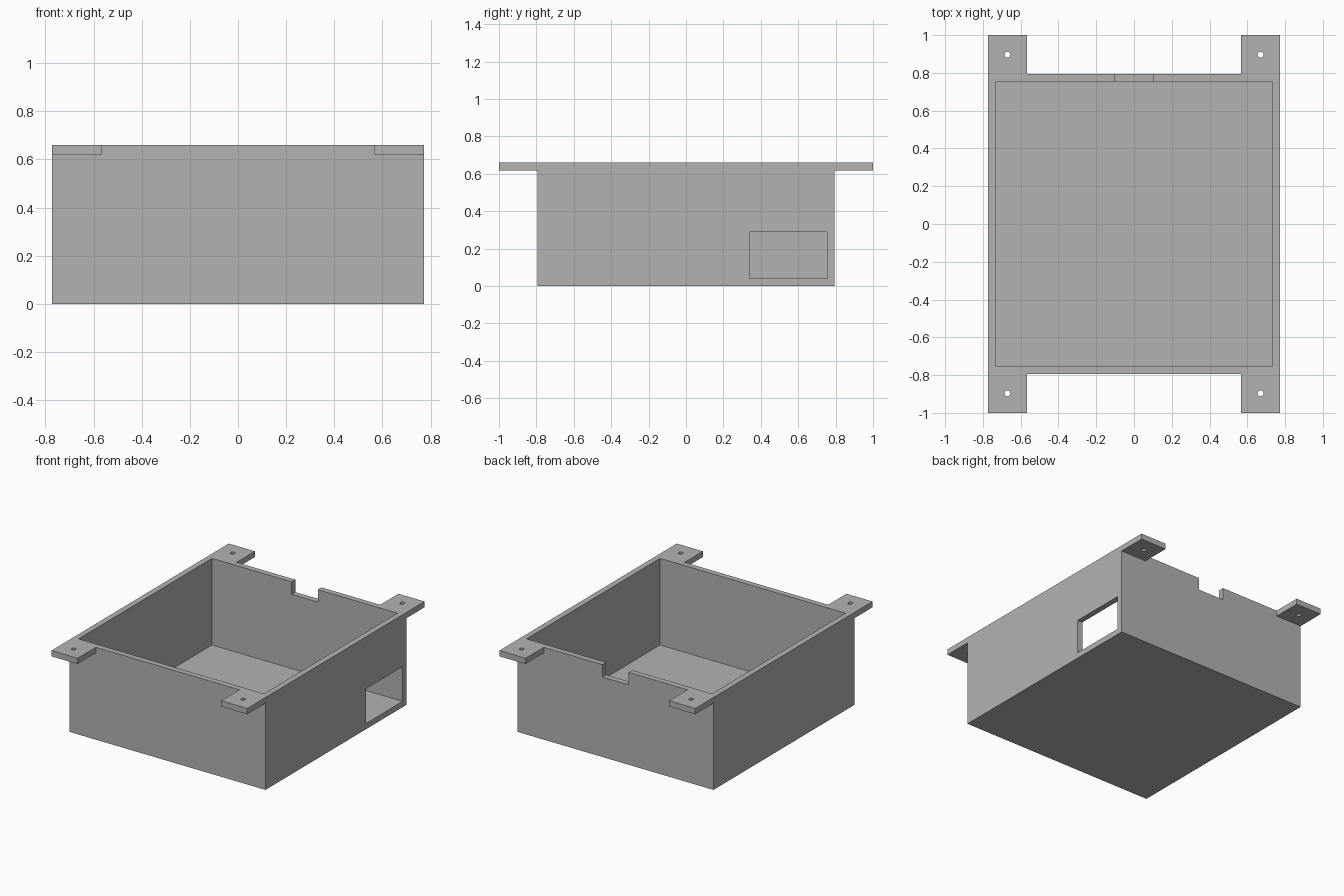
import bpy
import bmesh
from mathutils import Vector, Matrix

old = bpy.data.objects.get("Cube")
if old:
    bpy.data.objects.remove(old, do_unlink=True)

U = 2 / 97                       # one design unit
W, D, H, T = 75, 77, 32, 2       # body width, depth, height, wall thickness
TAB = 10                         # mounting tab width and reach
X, Y = W / 2, D / 2

grey = bpy.data.materials.new("plain grey")
grey.use_nodes = True
colour = (0.45, 0.45, 0.45, 1)
grey.diffuse_color = colour
grey.node_tree.nodes["Principled BSDF"].inputs["Base Color"].default_value = colour


def make(name, bm):
    mesh = bpy.data.meshes.new(name)
    bm.to_mesh(mesh)
    bm.free()
    obj = bpy.data.objects.new(name, mesh)
    bpy.context.collection.objects.link(obj)
    mesh.materials.append(grey)
    return obj


def box(name, low, high):
    low, high = Vector(low) * U, Vector(high) * U
    bm = bmesh.new()
    move = Matrix.Translation((low + high) / 2)
    bmesh.ops.create_cube(bm, size=1, matrix=move @ Matrix.Diagonal((*(high - low), 1)))
    return make(name, bm)


def drill(name, x, y, radius):
    bm = bmesh.new()
    bmesh.ops.create_cone(bm, cap_ends=True, segments=32, radius1=radius * U, radius2=radius * U,
                          depth=6 * T * U, matrix=Matrix.Translation(Vector((x, y, H)) * U))
    return make(name, bm)


def combine(target, tool, operation):
    mod = target.modifiers.new(operation.lower(), "BOOLEAN")
    mod.operation, mod.solver, mod.object = operation, "EXACT", tool
    bpy.context.view_layer.objects.active = target
    bpy.ops.object.modifier_apply(modifier=mod.name)
    bpy.data.objects.remove(tool, do_unlink=True)


# Outer block with four mounting tabs level with the rim
case = box("enclosure_case", (-X, -Y, 0), (X, Y, H))
corners = [(sx, sy) for sx in (-1, 1) for sy in (-1, 1)]
for sx, sy in corners:
    xs = sorted((sx * X, sx * (X - TAB)))
    ys = sorted((sy * (Y - T / 2), sy * (Y + TAB)))
    tab = box("mounting_tab", (xs[0], ys[0], H - T), (xs[1], ys[1], H))
    combine(case, tab, "UNION")

# Open cavity, side window and rear cable notch
cavity = box("cavity_cutter", (T - X, T - Y, T), (X - T, Y - T, H + T))
window = box("window_cutter", (X - 2 * T, Y - T - 20, T), (X + T, Y - T, T + 12))
notch = box("notch_cutter", (-5, Y - 2 * T, H - 4.3), (5, Y + T, H + T))
for cutter in (cavity, window, notch):
    combine(case, cutter, "DIFFERENCE")

# Screw holes
for sx, sy in corners:
    hole = drill("screw_hole_cutter", sx * (X - TAB / 2), sy * (Y + TAB / 2), 0.75)
    combine(case, hole, "DIFFERENCE")

for face in case.data.polygons:
    face.use_smooth = False
